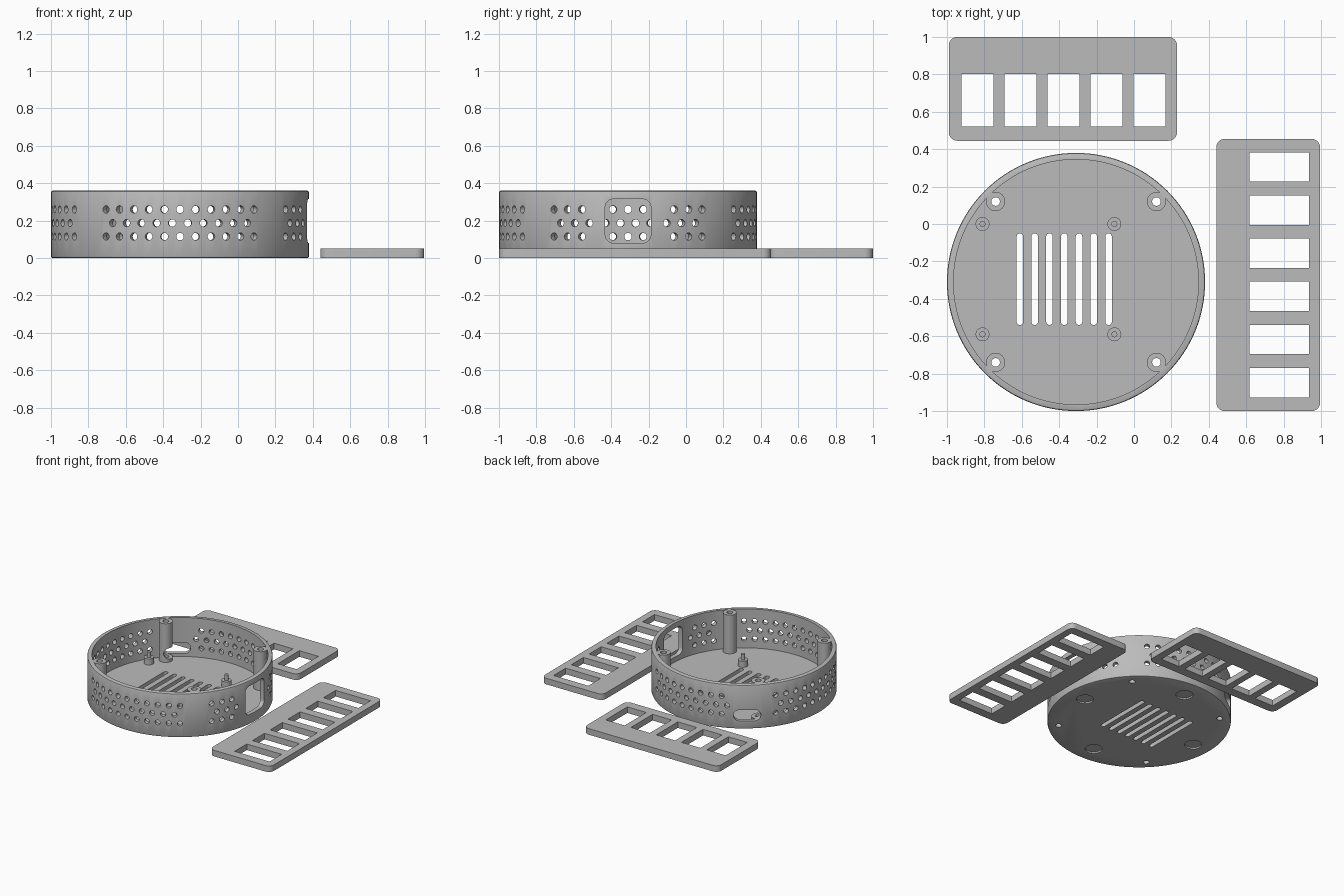
import bpy, bmesh
from math import sin, cos, pi, radians
from mathutils import Matrix, Vector

cube = bpy.data.objects.get("Cube")
if cube:
    bpy.data.objects.remove(cube, do_unlink=True)

grey = bpy.data.materials.new("plain_grey")
grey.use_nodes = True
grey.diffuse_color = (0.5, 0.5, 0.5, 1)
grey.node_tree.nodes["Principled BSDF"].inputs["Base Color"].default_value = (0.5, 0.5, 0.5, 1)

CX = CY = -0.31          # centre of the round case
R, R_IN = 0.69, 0.655    # outer and inner wall radius
HEIGHT, FLOOR = 0.36, 0.04


def circle(r, n=24):
    return [(r * cos(2 * pi * i / n), r * sin(2 * pi * i / n)) for i in range(n)]


def rounded_rect(w, h, r, n=6):
    pts = []
    for k, (sx, sy) in enumerate([(1, 1), (-1, 1), (-1, -1), (1, -1)]):
        for i in range(n + 1):
            a = (k + i / n) * pi / 2
            pts.append((sx * (w / 2 - r) + r * cos(a), sy * (h / 2 - r) + r * sin(a)))
    return pts


def box(w, h):
    return [(w / 2, h / 2), (-w / 2, h / 2), (-w / 2, -h / 2), (w / 2, -h / 2)]


def prism(bm, outline, z0, z1, matrix):
    """Extrude an outline from z0 to z1 in the space of the matrix."""
    low = [bm.verts.new(matrix @ Vector((x, y, z0))) for x, y in outline]
    top = [bm.verts.new(matrix @ Vector((x, y, z1))) for x, y in outline]
    bm.faces.new(low[::-1])
    bm.faces.new(top)
    for i in range(len(low)):
        j = (i + 1) % len(low)
        bm.faces.new((low[i], low[j], top[j], top[i]))


def at(x, y):
    return Matrix.Translation((x, y, 0))


def radial(angle, z):
    """Space whose z axis points out of the case wall and y axis points up."""
    a = radians(angle)
    return Matrix(((-sin(a), 0, cos(a), CX), (cos(a), 0, sin(a), CY),
                   (0, 1, 0, z), (0, 0, 0, 1)))


def make(name, bm):
    bmesh.ops.recalc_face_normals(bm, faces=bm.faces)
    mesh = bpy.data.meshes.new(name)
    bm.to_mesh(mesh)
    bm.free()
    mesh.materials.append(grey)
    ob = bpy.data.objects.new(name, mesh)
    bpy.context.collection.objects.link(ob)
    return ob


def activate(ob):
    bpy.ops.object.select_all(action='DESELECT')
    ob.select_set(True)
    bpy.context.view_layer.objects.active = ob


def cut(ob, cutter_bm):
    cutter = make("cutter", cutter_bm)
    cutter.hide_render = True
    mod = ob.modifiers.new("cut", 'BOOLEAN')
    mod.operation, mod.solver, mod.object = 'DIFFERENCE', 'EXACT', cutter
    activate(ob)
    bpy.ops.object.modifier_apply(modifier=mod.name)
    bpy.data.objects.remove(cutter, do_unlink=True)


def smooth(ob):
    activate(ob)
    bpy.ops.object.shade_smooth_by_angle(angle=radians(30))


# Round case: turned profile with softened outer edges
profile = [(0, 0), (R - 0.01, 0), (R - 0.003, 0.003), (R, 0.01), (R, HEIGHT - 0.01),
           (R - 0.003, HEIGHT - 0.003), (R - 0.01, HEIGHT), (R_IN, HEIGHT),
           (R_IN, FLOOR), (0, FLOOR)]
bm = bmesh.new()
verts = [bm.verts.new((CX + r, CY, z)) for r, z in profile]
edges = [bm.edges.new(pair) for pair in zip(verts, verts[1:])]
bmesh.ops.spin(bm, geom=verts + edges, cent=(CX, CY, 0), axis=(0, 0, 1),
               angle=2 * pi, steps=128)
bmesh.ops.remove_doubles(bm, verts=bm.verts, dist=0.0005)
bmesh.ops.dissolve_limit(bm, angle_limit=0.01, verts=bm.verts, edges=bm.edges)
case = make("round_case", bm)

posts = [(CX + sx * 0.43, CY + sy * 0.43) for sx in (-1, 1) for sy in (-1, 1)]
port_outline = rounded_rect(0.205, 0.09, 0.0449, 8)

# Openings in the wall: vent holes in four groups, side window, cable port
bm = bmesh.new()
for group in (0, 90, 180, 270):
    for z, count in ((0.115, 11), (0.187, 10), (0.26, 11)):
        for i in range(count):
            off = (i - (count - 1) / 2) * 7
            beside_window = group == 0 and abs(off) < 15
            beside_port = group == 90 and off > 25
            if not (beside_window or beside_port):
                prism(bm, circle(0.02, 16), 0.6, 0.75, radial(group + off, z))
prism(bm, rounded_rect(0.245, 0.235, 0.045), 0.5, 0.8, radial(0, 0.198))
prism(bm, port_outline, 0.5, 0.8, radial(127, 0.11))
# Openings in the floor: slots, screw holes, foot recesses
for i in range(7):
    prism(bm, rounded_rect(0.035, 0.49, 0.0174), -0.1, 0.1, at(-0.373 + (i - 3) * 0.079, -0.295))
for x, y in posts:
    prism(bm, circle(0.023), -0.1, 0.1, at(x, y))
for a in range(4):
    prism(bm, circle(0.065, 32), -0.1, 0.012,
          at(CX + 0.53 * cos(a * pi / 2), CY + 0.53 * sin(a * pi / 2)))
cut(case, bm)
smooth(case)

# Corner screw posts with bores; the cable port passes through one of them
bm, bores = bmesh.new(), bmesh.new()
for x, y in posts:
    prism(bm, circle(0.051, 32), FLOOR - 0.01, HEIGHT - 0.002, at(x, y))
    prism(bores, circle(0.023), -0.1, 0.5, at(x, y))
screw_posts = make("screw_posts", bm)
cut(screw_posts, bores)
bm = bmesh.new()
prism(bm, port_outline, 0.5, 0.8, radial(127, 0.11))
cut(screw_posts, bm)
smooth(screw_posts)

# Board standoffs with locating pins
bm = bmesh.new()
for x in (-0.81, -0.105):
    for y in (-0.59, 0.0):
        prism(bm, circle(0.037), FLOOR - 0.01, 0.09, at(x, y))
        prism(bm, circle(0.016, 16), 0.08, 0.135, at(x, y))
smooth(make("board_standoffs", bm))


# Flat plates with a row of rectangular windows
def plate(name, x0, x1, y0, y1, windows):
    bm, holes = bmesh.new(), bmesh.new()
    prism(bm, rounded_rect(x1 - x0, y1 - y0, 0.045), 0, 0.05, at((x0 + x1) / 2, (y0 + y1) / 2))
    for x, y, w, h in windows:
        prism(holes, box(w, h), -0.1, 0.2, at(x, y))
    ob = make(name, bm)
    cut(ob, holes)
    smooth(ob)


plate("back_plate", -0.99, 0.23, 0.445, 1.0,
      [(-0.836 + i * 0.2295, 0.662, 0.172, 0.28) for i in range(5)])
plate("side_plate", 0.44, 0.995, -1.0, 0.455,
      [(0.777, 0.305 - i * 0.2306, 0.317, 0.157) for i in range(6)])
